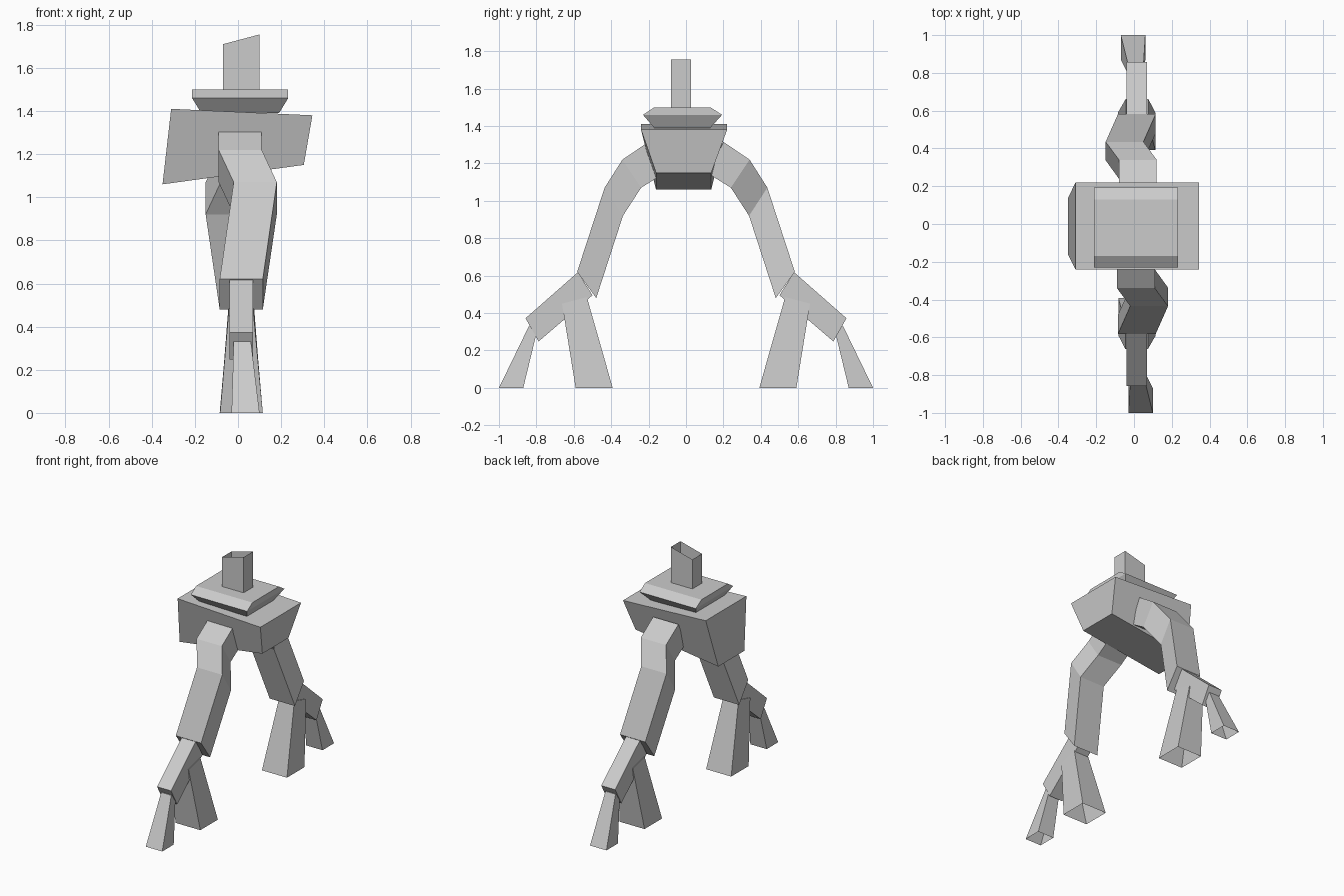
import bpy, bmesh
from mathutils import Matrix, Vector

if "Cube" in bpy.data.objects:
    bpy.data.objects.remove(bpy.data.objects["Cube"])

PIVOT_X = 0.015  # vertical axis the two legs are turned about


def loft(name, rings, cap_start=True, cap_end=True, turned=False):
    """Join a list of four-cornered rings into a faceted solid or open tube."""
    bm = bmesh.new()
    loops = [[bm.verts.new(p) for p in ring] for ring in rings]
    for a, b in zip(loops, loops[1:]):
        for i in range(4):
            j = (i + 1) % 4
            bm.faces.new((a[i], a[j], b[j], b[i]))
    if cap_start:
        bm.faces.new(loops[0][::-1])
    if cap_end:
        bm.faces.new(loops[-1])
    if turned:  # half turn about the vertical pivot
        pivot = Matrix.Translation(Vector((PIVOT_X, 0, 0)))
        half = Matrix.Diagonal((-1, -1, 1, 1))
        bm.transform(pivot @ half @ pivot.inverted())
    bmesh.ops.recalc_face_normals(bm, faces=bm.faces)
    mesh = bpy.data.meshes.new(name)
    bm.to_mesh(mesh)
    bm.free()
    obj = bpy.data.objects.new(name, mesh)
    bpy.context.collection.objects.link(obj)
    return obj


def level(x0, x1, y0, y1, z0, z1=None):
    """Ring seen from above; z0 at x0, z1 at x1."""
    z1 = z0 if z1 is None else z1
    return [(x0, y0, z0), (x1, y0, z1), (x1, y1, z1), (x0, y1, z0)]


def cut(x0, x1, a, b):
    """Ring spanning x0..x1 between side-view points a and b (y, z)."""
    return [(x0, *a), (x1, *a), (x1, *b), (x0, *b)]


# Lopsided torso
loft("torso", [level(-0.35, 0.305, -0.16, 0.135, 1.06, 1.15),
               level(-0.31, 0.345, -0.24, 0.22, 1.41, 1.38)])

# Bevelled collar plate
loft("collar", [level(-0.17, 0.19, -0.17, 0.13, 1.39),
                level(-0.213, 0.233, -0.23, 0.193, 1.46),
                level(-0.213, 0.233, -0.17, 0.13, 1.50)])

# Open neck tube with slanted top
loft("neck", [level(-0.07, 0.10, -0.08, 0.028, 1.49),
              level(-0.07, 0.10, -0.08, 0.028, 1.71, 1.755)], False, False)

# Legs: front one modelled, back one is the same turned half around
for side, turned in (("front", False), ("back", True)):
    # bent limb
    loft(side + "_leg", [
        cut(-0.09, 0.11, (-0.20, 1.315), (-0.12, 1.145)),
        cut(-0.09, 0.11, (-0.34, 1.22), (-0.24, 1.07)),
        cut(-0.02, 0.18, (-0.435, 1.07), (-0.337, 0.92)),
        cut(-0.085, 0.115, (-0.582, 0.62), (-0.48, 0.48))], turned=turned)
    # sloping foot block
    loft(side + "_foot", [
        cut(-0.04, 0.07, (-0.578, 0.618), (-0.50, 0.495)),
        cut(-0.04, 0.07, (-0.858, 0.372), (-0.788, 0.248))], turned=turned)
    # outer toe, hollow at the ground
    loft(side + "_outer_toe", [
        cut(-0.02, 0.06, (-0.84, 0.33), (-0.79, 0.33)),
        cut(-0.03, 0.10, (-1.0, 0), (-0.87, 0))],
        cap_end=False, turned=turned)
    # inner toe, hollow at the ground
    loft(side + "_inner_toe", [
        cut(-0.045, 0.073, (-0.663, 0.45), (-0.53, 0.485)),
        cut(-0.083, 0.115, (-0.59, 0), (-0.392, 0))],
        cap_end=False, turned=turned)
